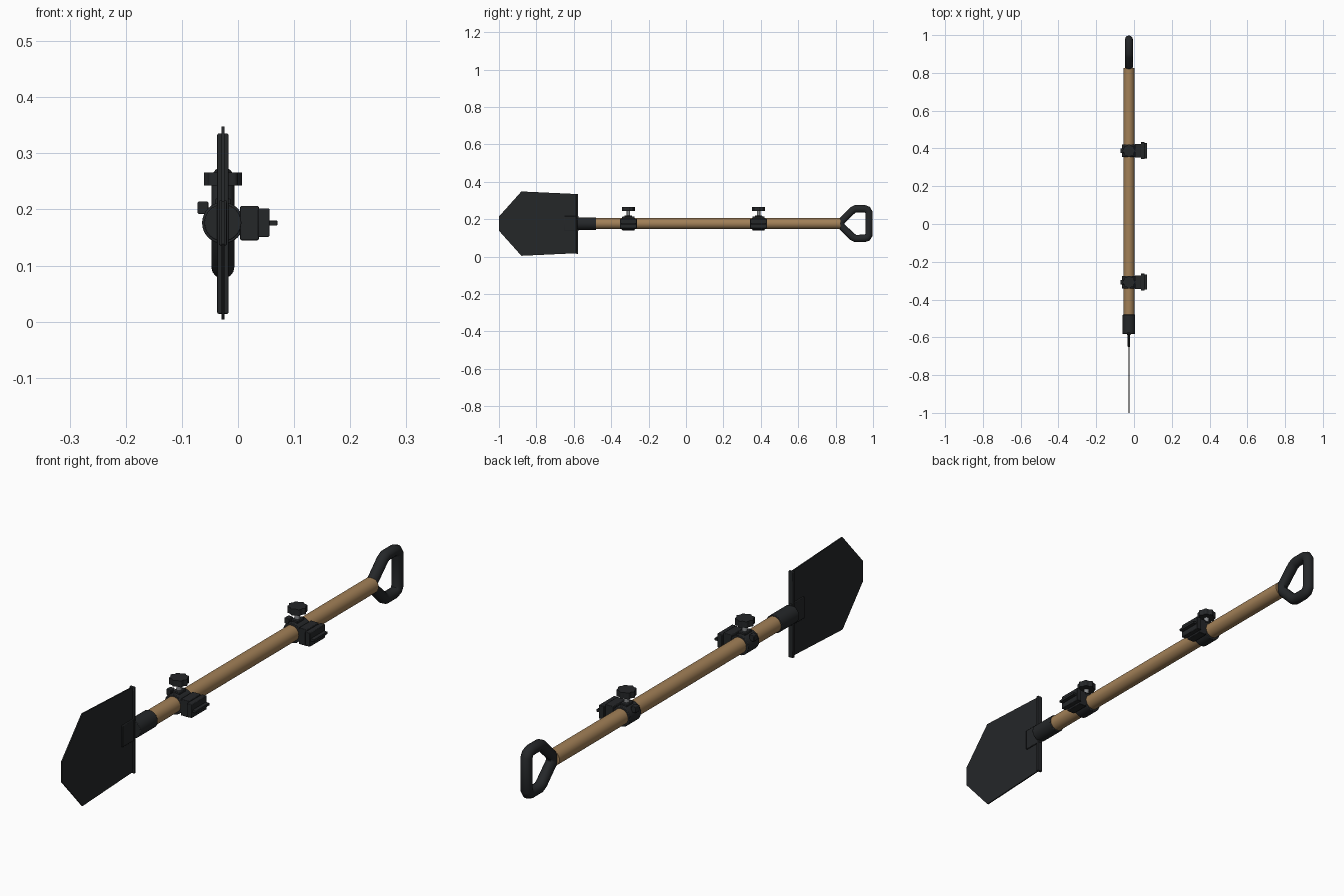
import bpy, bmesh, math
from mathutils import Matrix, Vector

if "Cube" in bpy.data.objects:
    bpy.data.objects.remove(bpy.data.objects["Cube"])

CX, CZ = -0.027, 0.176   # shaft axis


def material(name, rgb):
    m = bpy.data.materials.new(name)
    m.diffuse_color = (*rgb, 1)
    m.use_nodes = True
    m.node_tree.nodes["Principled BSDF"].inputs["Base Color"].default_value = m.diffuse_color
    return m


WOOD = material("wood", (0.36, 0.215, 0.095))
BLACK = material("black_metal", (0.018, 0.02, 0.022))
STEEL = material("steel", (0.25, 0.26, 0.27))


def finish(ob, name, mat, bevel=0, smooth=True):
    ob.name = name
    ob.data.materials.append(mat)
    if bevel:
        b = ob.modifiers.new("bevel", 'BEVEL')
        b.width, b.segments = bevel, 2
        b.limit_method = 'ANGLE'
    bpy.ops.object.select_all(action='DESELECT')
    ob.select_set(True)
    bpy.context.view_layer.objects.active = ob
    if smooth:
        bpy.ops.object.shade_smooth_by_angle(angle=math.radians(35))
    return ob


def box(name, x, y, z, mat=BLACK, bevel=0.002):
    """Box from (min, max) pairs."""
    lo, hi = Vector((x[0], y[0], z[0])), Vector((x[1], y[1], z[1]))
    bpy.ops.mesh.primitive_cube_add(size=1, location=(lo + hi) / 2)
    ob = bpy.context.object
    ob.data.transform(Matrix.Diagonal((*(hi - lo), 1)))
    return finish(ob, name, mat, bevel)


def rod(name, a, b, r, mat=BLACK, r2=None, sides=32, bevel=0):
    """Cylinder or cone between two points."""
    a, b = Vector(a), Vector(b)
    bpy.ops.mesh.primitive_cone_add(vertices=sides, radius1=r, radius2=r if r2 is None else r2,
                                    depth=(b - a).length, location=(a + b) / 2)
    ob = bpy.context.object
    ob.data.transform((b - a).to_track_quat('Z', 'Y').to_matrix().to_4x4())
    return finish(ob, name, mat, bevel)


def prism(name, points, depth, mat, bevel=0):
    """Extrude a closed outline of 3D points along a vector."""
    bm = bmesh.new()
    face = bm.faces.new([bm.verts.new(p) for p in points])
    new = bmesh.ops.extrude_face_region(bm, geom=[face])["geom"]
    bmesh.ops.translate(bm, verts=[v for v in new if isinstance(v, bmesh.types.BMVert)], vec=depth)
    bmesh.ops.recalc_face_normals(bm, faces=bm.faces)
    me = bpy.data.meshes.new(name)
    bm.to_mesh(me)
    bm.free()
    ob = bpy.data.objects.new(name, me)
    bpy.context.collection.objects.link(ob)
    return finish(ob, name, mat, bevel)


# Wooden shaft
rod("shaft", (CX, -0.52, CZ), (CX, 0.825, CZ), 0.029, WOOD)

# Blade: thin pointed plate with a rolled step and a mounting strap
half = [(-0.58, 0.158), (-0.88, 0.172), (-1.0, 0.038)]
outline = half + [(y, -h) for y, h in reversed(half)]
prism("blade", [(CX - 0.0025, y, CZ + h) for y, h in outline], (0.005, 0, 0), BLACK)
box("blade_step", (CX - 0.01, CX + 0.01), (-0.587, -0.577), (0.014, 0.335))
box("blade_strap", (CX - 0.007, CX + 0.007), (-0.65, -0.575), (CZ - 0.04, CZ + 0.04))

# Socket joining blade and shaft
rod("socket", (CX, -0.582, CZ), (CX, -0.48, CZ), 0.033, bevel=0.002)

# D-shaped grip
top = [(0.828, 0.010), (0.890, 0.071), (0.905, 0.079), (0.955, 0.079), (0.970, 0.074), (0.978, 0.060)]
path = top + [(y, -h) for y, h in reversed(top)]
cu = bpy.data.curves.new("grip", 'CURVE')
cu.dimensions = '3D'
cu.bevel_depth, cu.bevel_resolution = 0.0205, 5
sp = cu.splines.new('POLY')
sp.points.add(len(path) - 1)
for p, (y, h) in zip(sp.points, path):
    p.co = (CX, y, CZ + h, 1)
sp.use_cyclic_u = True
grip = bpy.data.objects.new("grip", cu)
bpy.context.collection.objects.link(grip)
bpy.ops.object.select_all(action='DESELECT')
grip.select_set(True)
bpy.context.view_layer.objects.active = grip
bpy.ops.object.convert(target='MESH')
finish(bpy.context.object, "grip", BLACK)


def clamp(tag, y):
    # Ring around the shaft and boss on top
    rod(f"{tag}_ring", (CX, y - 0.033, CZ), (CX, y + 0.033, CZ), 0.037, bevel=0.002)
    box(f"{tag}_boss", (CX - 0.014, CX + 0.014), (y - 0.02, y + 0.02), (CZ + 0.025, CZ + 0.043))
    # Thumb screw with lobed knob
    rod(f"{tag}_screw", (CX, y, CZ + 0.035), (CX, y, 0.246), 0.009, STEEL, sides=20)
    n = 64
    lobes = []
    for i in range(n):
        a = math.tau * i / n
        r = 0.0315 + 0.0025 * math.cos(8 * a)
        lobes.append((CX + r * math.cos(a), y + r * math.sin(a), 0.243))
    prism(f"{tag}_knob", lobes, (0, 0, 0.023), BLACK)
    # Side mount: block, wider ribbed plate and a thin cross bar
    box(f"{tag}_block", (0.004, 0.037), (y - 0.036, y + 0.036), (0.145, 0.206))
    box(f"{tag}_plate", (0.036, 0.056), (y - 0.045, y + 0.045), (0.151, 0.202))
    box(f"{tag}_bar", (0.055, 0.07), (y - 0.04, y + 0.04), (0.171, 0.180), bevel=0.001)
    # Hinge lug on the far side
    box(f"{tag}_lug", (-0.072, -0.053), (y - 0.012, y + 0.012), (0.192, 0.214))


for tag, y in (("front_clamp", -0.308), ("rear_clamp", 0.388)):
    clamp(tag, y)
